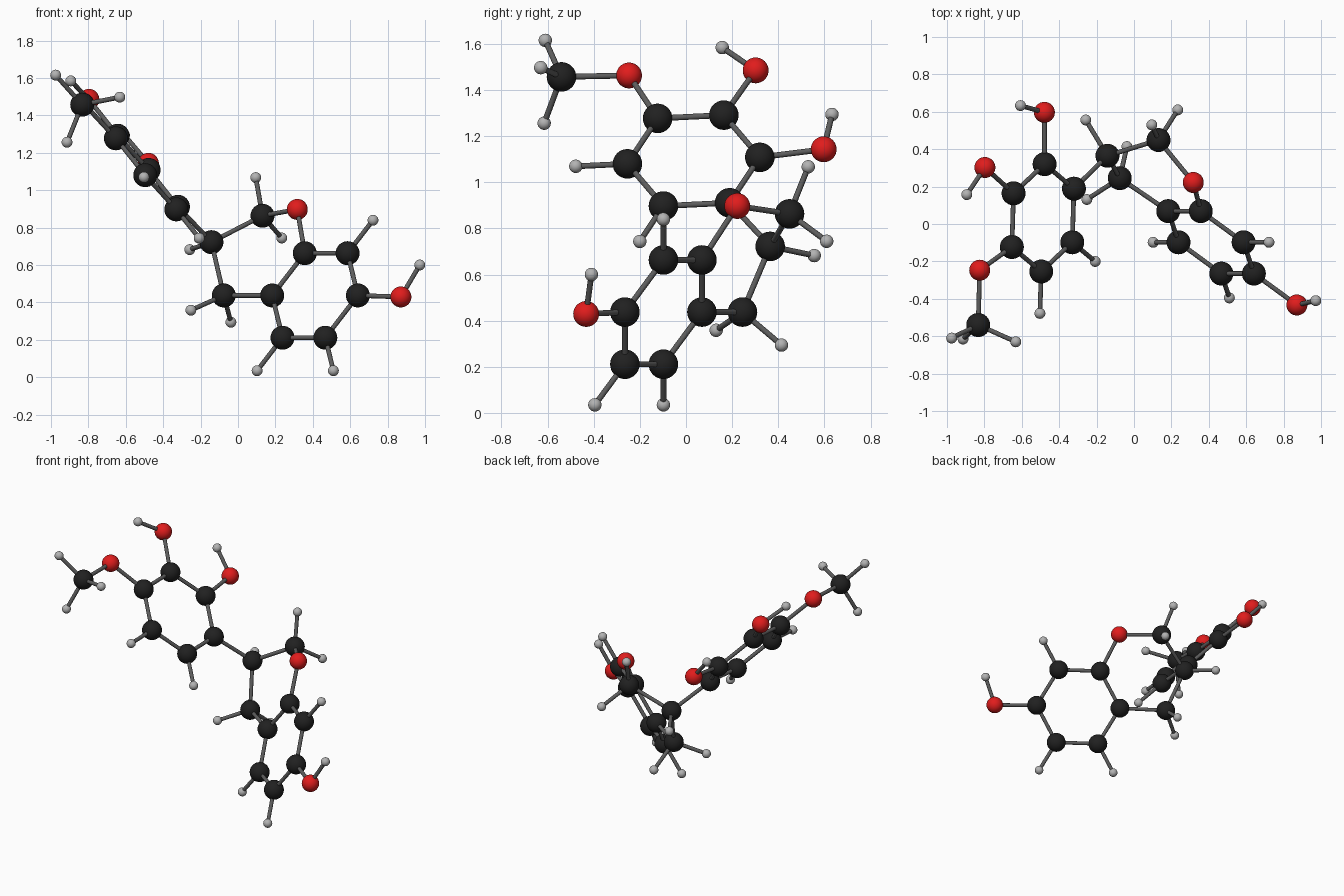
import bpy
from mathutils import Vector as V

if "Cube" in bpy.data.objects:
    bpy.data.objects.remove(bpy.data.objects["Cube"])

RADIUS = {"carbon": 0.064, "oxygen": 0.056, "hydrogen": 0.029}
BOND_RADIUS = 0.0125


def material(name, rgb):
    m = bpy.data.materials.new(name)
    m.diffuse_color = (*rgb, 1)
    m.use_nodes = True
    m.node_tree.nodes["Principled BSDF"].inputs["Base Color"].default_value = m.diffuse_color
    return m


MATS = {
    "carbon": material("carbon_black", (0.015, 0.015, 0.015)),
    "oxygen": material("oxygen_red", (0.75, 0.012, 0.012)),
    "hydrogen": material("hydrogen_grey", (0.45, 0.45, 0.45)),
    "bond": material("bond_grey", (0.11, 0.11, 0.11)),
}


def finish(name, kind):
    ob = bpy.context.object
    ob.name = name
    ob.data.materials.append(MATS[kind])
    bpy.ops.object.shade_smooth_by_angle()


def bond(a, b):
    d = b - a
    bpy.ops.mesh.primitive_cylinder_add(
        vertices=16, radius=BOND_RADIUS, depth=d.length, location=(a + b) / 2,
        rotation=d.to_track_quat('Z', 'Y').to_euler())
    finish("bond", "bond")


def atom(kind, name, pos, *parents):
    """Ball at pos, with a stick to every parent position."""
    pos = V(pos)
    bpy.ops.mesh.primitive_uv_sphere_add(
        segments=32, ring_count=16, radius=RADIUS[kind], location=pos)
    finish(f"{kind}_{name}", kind)
    for p in parents:
        bond(p, pos)
    return pos


def ring(name, centre, a, b, hydrogens):
    """Flat six-carbon ring from two neighbouring spokes, with radial hydrogens."""
    c, a, b = V(centre), V(a), V(b)
    spokes = [a, b, b - a, -a, -b, a - b]
    pts = [atom("carbon", f"{name}_{i}", c + s) for i, s in enumerate(spokes)]
    for i in range(6):
        bond(pts[i - 1], pts[i])
    for i in hydrogens:
        atom("hydrogen", name, c + spokes[i] * 1.78, pts[i])
    return pts


# Upper ring: methoxy carbon, two hydroxyl carbons, linking carbon, two CH
up = ring("upper_ring", (-.487, .033, 1.094),
          (-.166, -.156, .183), (-.157, .131, .197), (4, 5))

# Methoxy group
o = atom("oxygen", "methoxy", (-.825, -.247, 1.463), up[0])
methyl = atom("carbon", "methyl", (-.833, -.54, 1.457), o)
for p in [(-.975, -.61, 1.615), (-.632, -.63, 1.497), (-.914, -.615, 1.256)]:
    atom("hydrogen", "methyl", p, methyl)

# Upper hydroxyl groups
o = atom("oxygen", "hydroxyl_top", (-.797, .302, 1.485), up[1])
atom("hydrogen", "hydroxyl_top", (-.894, .157, 1.584), o)
o = atom("oxygen", "hydroxyl_side", (-.479, .597, 1.143), up[2])
atom("hydrogen", "hydroxyl_side", (-.607, .633, 1.294), o)

# Lower ring: fused carbon by oxygen, CH, hydroxyl carbon, CH, CH, fused carbon
low = ring("lower_ring", (.412, -.098, .437),
           (-.055, .167, .226), (.174, 0, .226), (1, 3, 4))
o = atom("oxygen", "hydroxyl_lower", (.871, -.433, .429), low[2])
atom("hydrogen", "hydroxyl_lower", (.972, -.41, .6), o)

# Saturated oxygen ring that joins the two flat rings
o = atom("oxygen", "ring", (.317, .222, .897), low[0])
c_o = atom("carbon", "beside_oxygen", (.131, .449, .863), o)
link = atom("carbon", "link", (-.142, .365, .722), c_o, up[3])
c_b = atom("carbon", "bridge", (-.076, .245, .437), link, low[5])
for name, parent, p in [
        ("beside_oxygen", c_o, (.095, .53, 1.067)),
        ("beside_oxygen", c_o, (.234, .61, .744)),
        ("link", link, (-.258, .556, .682)),
        ("bridge", c_b, (-.252, .131, .358)),
        ("bridge", c_b, (-.038, .414, .294))]:
    atom("hydrogen", name, p, parent)
